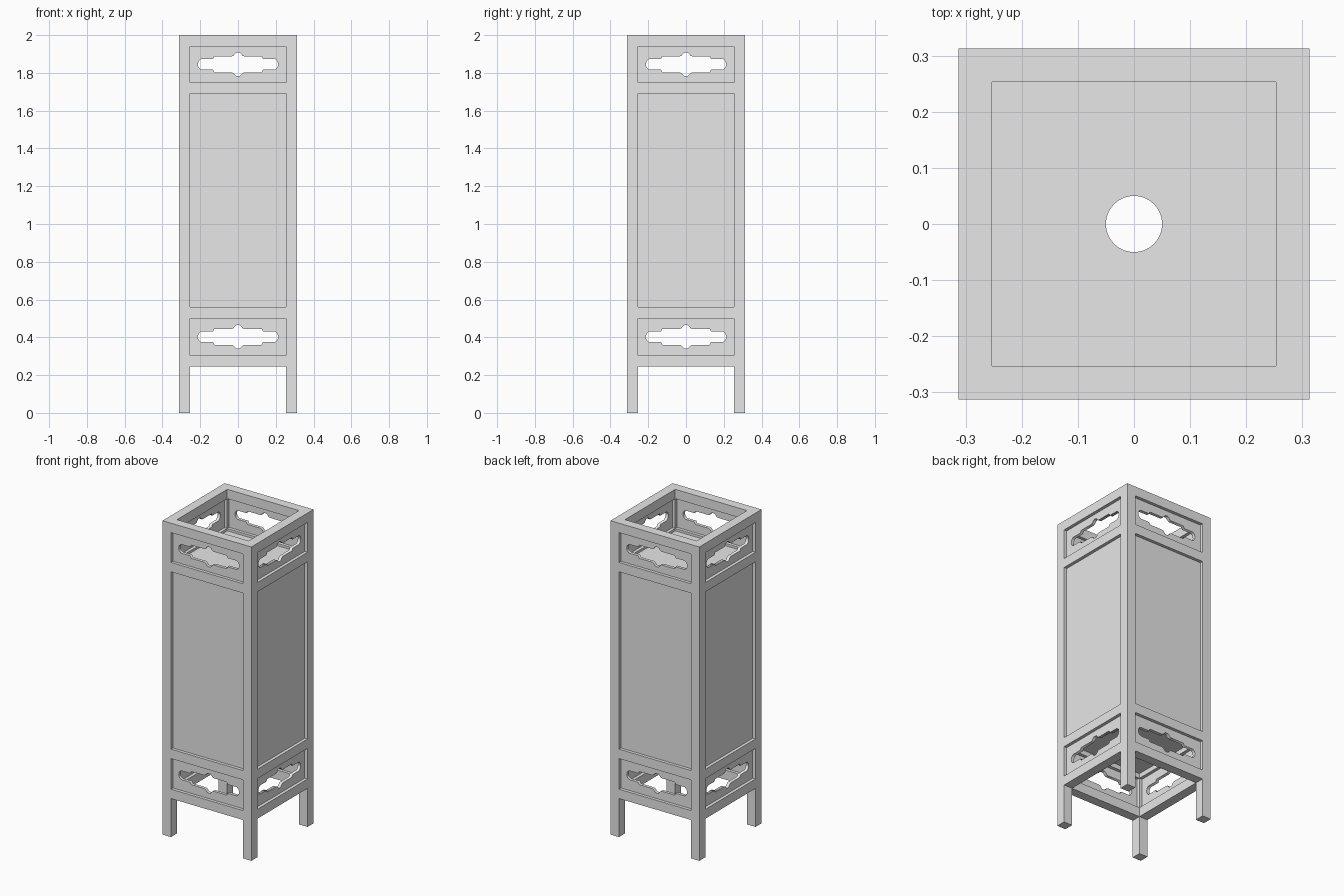
import bpy
from math import cos, sin, pi
from mathutils import Matrix, Vector

cube = bpy.data.objects.get("Cube")
if cube:
    bpy.data.objects.remove(cube, do_unlink=True)

HALF = 0.313            # outer half width
INNER = 0.253           # inner face of posts and rails
MID = (HALF + INNER) / 2
BAR = HALF - INNER
PANEL = 0.02            # panel thickness

grey = bpy.data.materials.new("plain_grey")
grey.use_nodes = True
grey.diffuse_color = (0.8, 0.8, 0.8, 1)
grey.node_tree.nodes["Principled BSDF"].inputs["Base Color"].default_value = (0.8, 0.8, 0.8, 1)


def box(name, centre, size, turn=Matrix()):
    bpy.ops.mesh.primitive_cube_add(size=1)
    obj = bpy.context.object
    obj.name = obj.data.name = name
    obj.data.transform(turn @ Matrix.Translation(centre) @ Matrix.Diagonal((*size, 1)))
    obj.data.materials.append(grey)
    return obj


def pierced_board(name, width, height, hole, thickness, place):
    """Flat board in its own xy plane with one shaped opening."""
    curve = bpy.data.curves.new(name, 'CURVE')
    curve.dimensions = '2D'
    curve.fill_mode = 'BOTH'
    curve.extrude = thickness / 2
    w, h = width / 2, height / 2
    for outline in ([(-w, -h), (w, -h), (w, h), (-w, h)], hole):
        spline = curve.splines.new('POLY')
        spline.points.add(len(outline) - 1)
        for point, (x, y) in zip(spline.points, outline):
            point.co = (x, y, 0, 1)
        spline.use_cyclic_u = True
    helper = bpy.data.objects.new(name + "_outline", curve)
    bpy.context.collection.objects.link(helper)
    graph = bpy.context.evaluated_depsgraph_get()
    mesh = bpy.data.meshes.new_from_object(helper.evaluated_get(graph))
    bpy.data.objects.remove(helper, do_unlink=True)
    mesh.name = name
    mesh.transform(place)
    mesh.materials.clear()
    mesh.materials.append(grey)
    obj = bpy.data.objects.new(name, mesh)
    bpy.context.collection.objects.link(obj)
    return obj


# Fretwork opening: one quarter, reflected into a full outline
quarter = [(0.213, 0), (0.209, 0.016), (0.197, 0.028), (0.132, 0.028), (0.125, 0.042),
           (0.034, 0.042), (0.024, 0.046), (0.018, 0.054), (0.011, 0.061), (0, 0.063)]
upper = quarter + [(-x, z) for x, z in reversed(quarter[:-1])]
fret = upper + [(x, -z) for x, z in reversed(upper[1:-1])]

# Corner posts
for sx, side in ((-1, "right"), (1, "left")):
    for sy, end in ((-1, "front"), (1, "back")):
        box(f"{end}_{side}_post", (sx * MID, sy * MID, 1), (BAR, BAR, 2))

# Rails, fretwork and panel on each of the four sides
rails = {"foot_rail": 0.275, "lower_rail": 0.53, "upper_rail": 1.72, "top_rail": 1.97}
upright = Matrix.Rotation(pi / 2, 4, 'X')
for i, side in enumerate(("front", "left", "back", "right")):
    turn = Matrix.Rotation(i * pi / 2, 4, 'Z')
    for part, z in rails.items():
        box(f"{side}_{part}", (0, -MID, z), (2 * INNER, BAR, 0.06), turn)
    box(f"{side}_panel", (0, -MID, 1.125), (2 * INNER, PANEL, 1.13), turn)
    for part, z in (("lower_fretwork", 0.4025), ("upper_fretwork", 1.845)):
        place = turn @ Matrix.Translation((0, -MID, z)) @ upright
        pierced_board(f"{side}_{part}", 2 * INNER, 0.195, fret, PANEL, place)

# Inner shelves with a round hole
circle = [(0.05 * cos(a * pi / 24), 0.05 * sin(a * pi / 24)) for a in range(48)]
for name, z in (("lower_shelf", 0.54), ("upper_shelf", 1.725)):
    pierced_board(name, 2 * INNER, 2 * INNER, circle, PANEL, Matrix.Translation((0, 0, z)))
